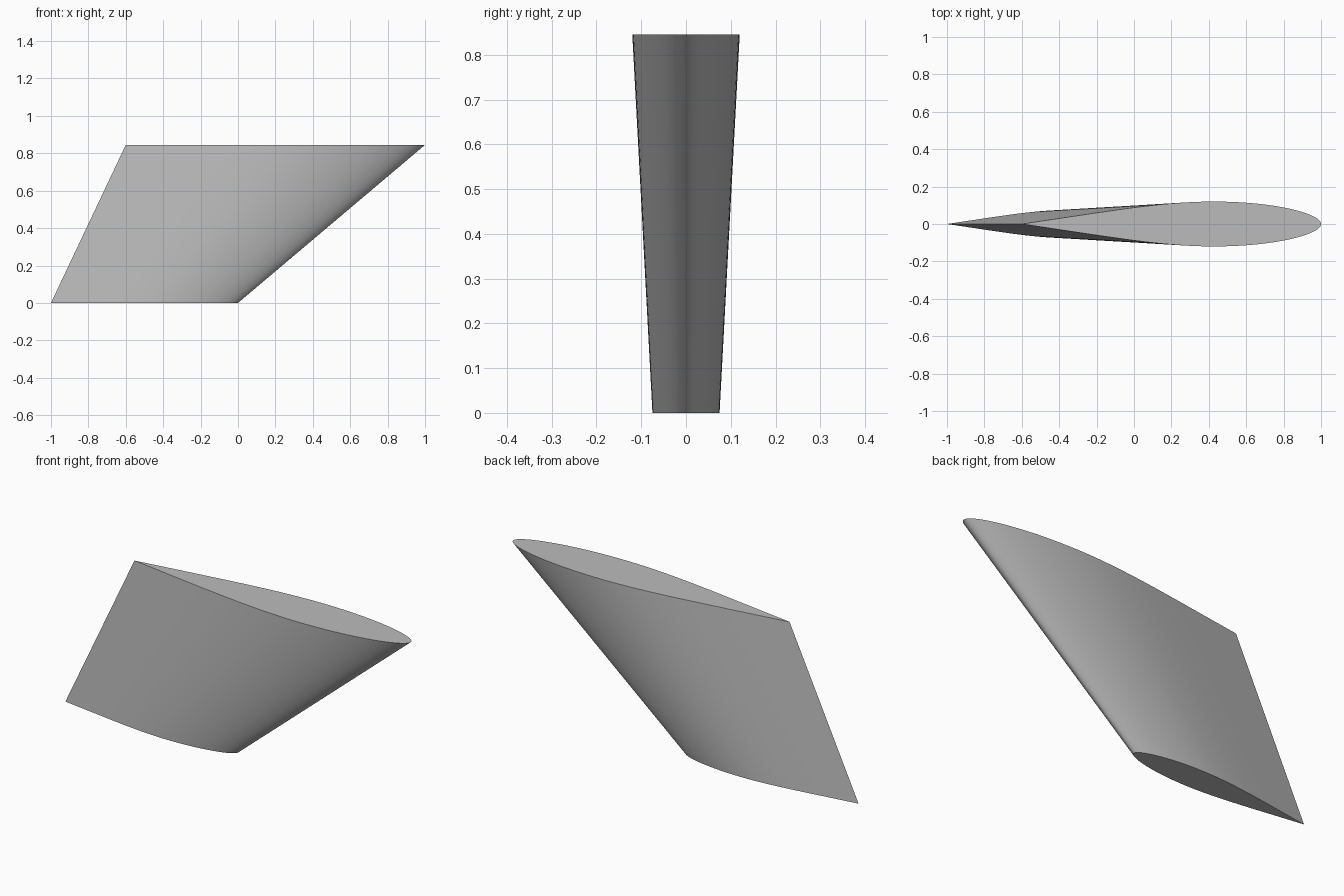
import bpy
import bmesh
import math
from mathutils import Vector
from mathutils.geometry import interpolate_bezier

cube = bpy.data.objects.get("Cube")
if cube:
    bpy.data.objects.remove(cube, do_unlink=True)

# Half section of unit chord: rounded nose, thickest point, straight tail
NOSE = [(0, 0), (0, 0.034), (0.15, 0.075), (0.36, 0.075)]
BODY = [(0.36, 0.075), (0.5, 0.075), (0.65, 0.0522), (0.8, 0.03)]


def curve(points, steps):
    return interpolate_bezier(*[Vector((x, y, 0)) for x, y in points], steps)


upper = curve(NOSE, 33) + curve(BODY, 25)[1:] + [Vector((0.9, 0.015, 0)), Vector((1, 0, 0))]
lower = [Vector((p.x, -p.y, 0)) for p in reversed(upper[1:-1])]
section = upper + lower


def add_section(bm, lead_x, chord, z):
    return [bm.verts.new((lead_x - p.x * chord, p.y * chord, z)) for p in section]


# Swept wing panel lofted between the small root and the large tip
bm = bmesh.new()
root = add_section(bm, 0, 1, 0)
tip = add_section(bm, 1, 1.6, 0.845)
for i in range(len(section)):
    j = (i + 1) % len(section)
    bm.faces.new((root[i], root[j], tip[j], tip[i]))
bm.faces.new(root)
bm.faces.new(tip)
bmesh.ops.recalc_face_normals(bm, faces=bm.faces)

mesh = bpy.data.meshes.new("swept_fin")
bm.to_mesh(mesh)
bm.free()
fin = bpy.data.objects.new("swept_fin", mesh)
bpy.context.collection.objects.link(fin)

# Plain grey material
grey = bpy.data.materials.new("plain_grey")
grey.use_nodes = True
color = (0.5, 0.5, 0.5, 1)
grey.diffuse_color = color
grey.node_tree.nodes["Principled BSDF"].inputs["Base Color"].default_value = color
mesh.materials.append(grey)

# Smooth skin with crisp end caps and trailing edge
bpy.ops.object.select_all(action="DESELECT")
fin.select_set(True)
bpy.context.view_layer.objects.active = fin
bpy.ops.object.shade_smooth_by_angle(angle=math.radians(30))
